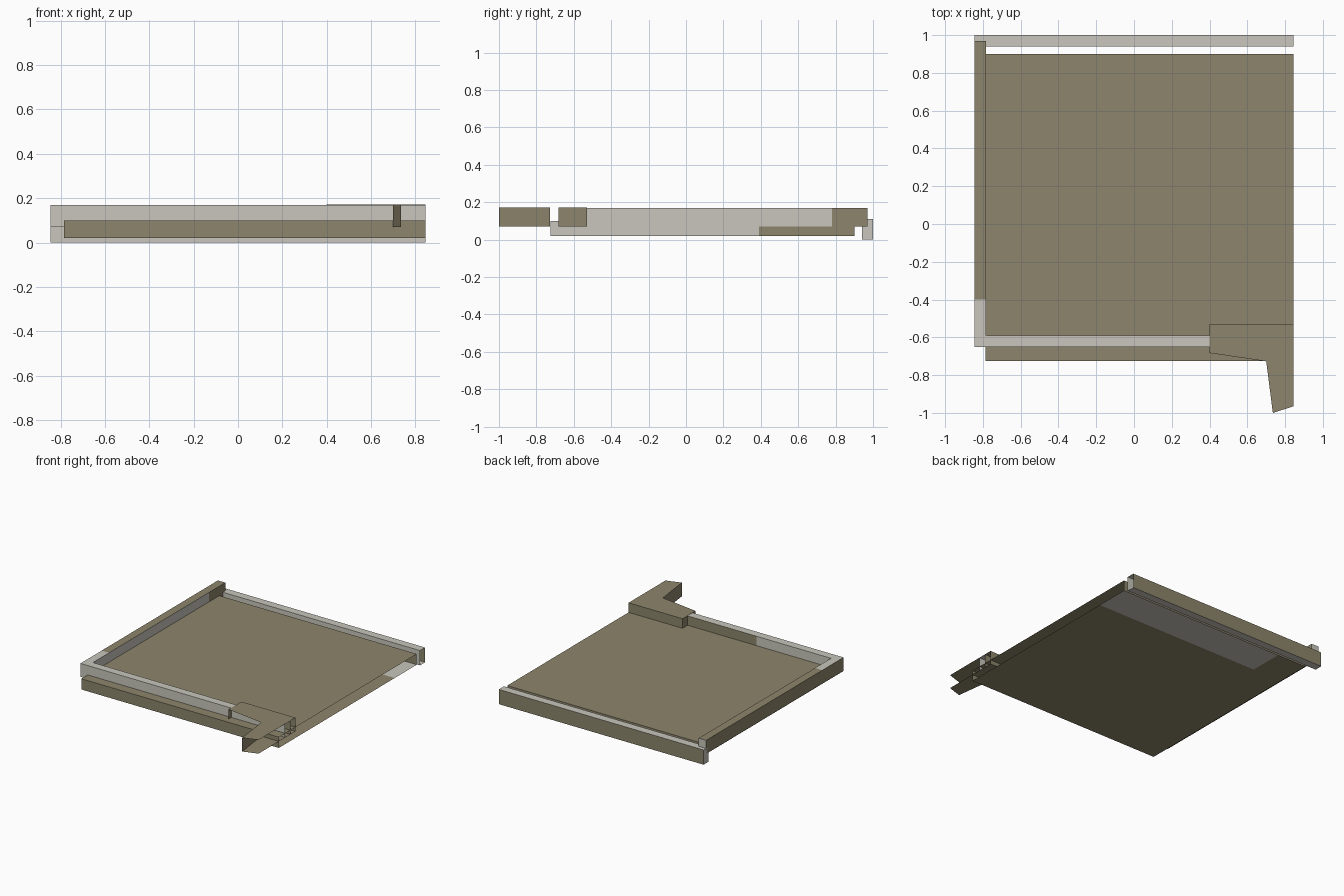
import bpy, bmesh

if "Cube" in bpy.data.objects:
    bpy.data.objects.remove(bpy.data.objects["Cube"])


def material(name, rgb):
    m = bpy.data.materials.new(name)
    m.diffuse_color = (*rgb, 1.0)
    m.use_nodes = True
    m.node_tree.nodes["Principled BSDF"].inputs["Base Color"].default_value = m.diffuse_color
    return m


MATS = [material("olive_brown", (0.266, 0.235, 0.150)),
        material("pale_grey", (0.578, 0.565, 0.503))]
BROWN, GREY = 0, 1
R = 0.845                      # outer half width
L = -0.785                     # inner side of the left rail


def finish(bm, name):
    bmesh.ops.remove_doubles(bm, verts=bm.verts, dist=1e-5)
    me = bpy.data.meshes.new(name)
    bm.to_mesh(me)
    bm.free()
    for m in MATS:
        me.materials.append(m)
    ob = bpy.data.objects.new(name, me)
    bpy.context.collection.objects.link(ob)
    return ob


def face(bm, pts, mat):
    f = bm.faces.new([bm.verts.new(p) for p in pts])
    f.material_index = mat


def panel(bm, side, at, u, v, mat):
    """Flat axis-aligned panel; side is '+x', '-z' etc. (outward direction)."""
    uv = [(u[0], v[0]), (u[1], v[0]), (u[1], v[1]), (u[0], v[1])]
    if side in ("-x", "+y", "-z"):
        uv.reverse()
    i = "xyz".index(side[1])
    pts = []
    for a, b in uv:
        p = [a, b]
        p.insert(i, at)
        pts.append(p)
    face(bm, pts, mat)


# Floor: hollow slab, open on the right side
bm = bmesh.new()
fx, fy, fz = (L, R), (-0.725, 0.90), (0.02, 0.10)
panel(bm, "+z", fz[1], fx, fy, BROWN)
panel(bm, "-z", fz[0], fx, (fy[0], 0.64), BROWN)
panel(bm, "-z", fz[0], (L, -0.54), (0.64, fy[1]), BROWN)
panel(bm, "-z", fz[0], (-0.54, R), (0.64, fy[1]), GREY)
panel(bm, "-y", fy[0], fx, fz, BROWN)
panel(bm, "+y", fy[1], fx, fz, BROWN)
panel(bm, "-x", L, (fy[0], 0.39), fz, GREY)
panel(bm, "-x", L, (0.39, fy[1]), fz, BROWN)
finish(bm, "floor_slab")

# Back rail: hollow, open at the right end
bm = bmesh.new()
bx, by, bz = (-R, R), (0.94, 1.0), (0.0, 0.11)
panel(bm, "+z", bz[1], bx, by, GREY)
panel(bm, "-z", bz[0], bx, by, GREY)
panel(bm, "-y", by[0], bx, bz, GREY)
panel(bm, "+y", by[1], bx, bz, BROWN)
panel(bm, "-x", -R, by, bz, GREY)
finish(bm, "back_rail")

# L-shaped rail along the left and front edges, open at the right end
bm = bmesh.new()
z = (0.07, 0.17)
y0, y1, back, lx = -0.65, -0.59, 0.97, L + 0.001
panel(bm, "+z", z[1], (-R, lx), (y0, -0.40), GREY)
panel(bm, "+z", z[1], (-R, lx), (-0.40, back), BROWN)
panel(bm, "+z", z[1], (lx, R), (y0, y1), GREY)
panel(bm, "-z", z[0], (-R, lx), (y0, back), BROWN)
panel(bm, "-z", z[0], (lx, R), (y0, y1), BROWN)
panel(bm, "-x", -R, (y0, back), z, BROWN)
panel(bm, "+x", lx, (y1, 0.78), z, GREY)
panel(bm, "+x", lx, (0.78, back), z, BROWN)
panel(bm, "+y", back, (-R, lx), z, GREY)
panel(bm, "-y", y0, (-R, R), z, GREY)
panel(bm, "+y", y1, (lx, -0.17), z, GREY)
panel(bm, "+y", y1, (-0.17, R), z, BROWN)
finish(bm, "left_and_front_rail")

# Corner bracket: two plates joined by three walls, other sides open
bm = bmesh.new()
outline = [(R, -0.53), (0.40, -0.53), (0.40, -0.683), (0.70, -0.727),
           (0.735, -0.995), (R, -0.965)]
lo, hi = 0.069, 0.1715
face(bm, [(x, y, hi) for x, y in outline], BROWN)
face(bm, [(x, y, lo) for x, y in reversed(outline)], BROWN)
for i in (0, 1, 3):
    (ax, ay), (cx, cy) = outline[i], outline[i + 1]
    face(bm, [(ax, ay, lo), (cx, cy, lo), (cx, cy, hi), (ax, ay, hi)], BROWN)
tip = finish(bm, "corner_bracket")
for v in tip.data.vertices:    # bring the leg tip to the front limit
    if v.co.y < -0.99:
        v.co.y = -1.0
